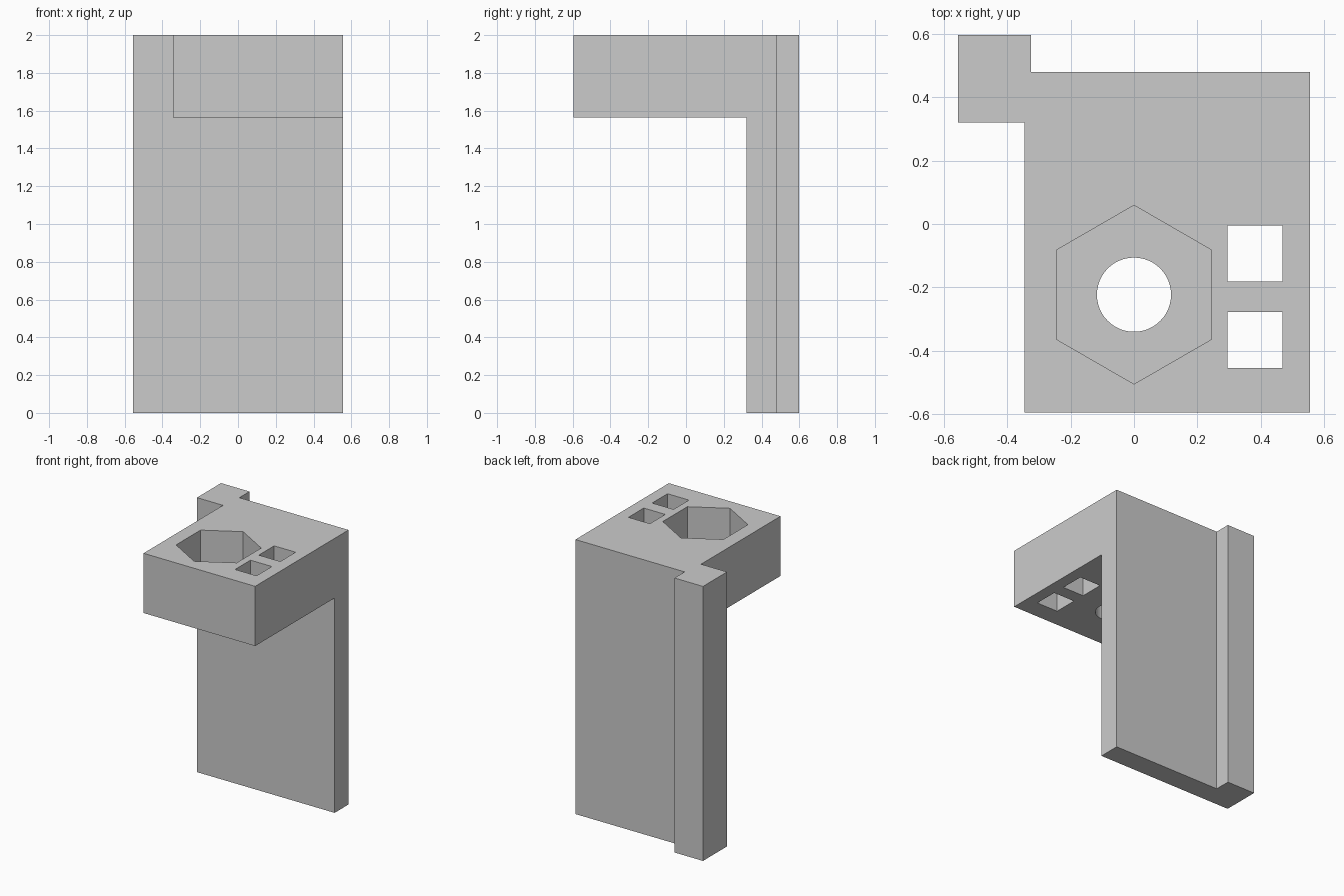
import bpy
import bmesh
from math import cos, sin, pi

cube = bpy.data.objects.get("Cube")
if cube:
    bpy.data.objects.remove(cube, do_unlink=True)

grey = bpy.data.materials.new("plain grey")
grey.use_nodes = True
colour = (0.6, 0.6, 0.6, 1)
grey.diffuse_color = colour
grey.node_tree.nodes["Principled BSDF"].inputs["Base Color"].default_value = colour


def prism(name, outline, z0, z1):
    """Extrude a counter-clockwise outline upwards."""
    bm = bmesh.new()
    base = bm.faces.new([bm.verts.new((x, y, z0)) for x, y in outline])
    top = bmesh.ops.extrude_face_region(bm, geom=[base])["geom"]
    verts = [v for v in top if isinstance(v, bmesh.types.BMVert)]
    bmesh.ops.translate(bm, verts=verts, vec=(0, 0, z1 - z0))
    bmesh.ops.recalc_face_normals(bm, faces=bm.faces)
    mesh = bpy.data.meshes.new(name)
    bm.to_mesh(mesh)
    bm.free()
    mesh.materials.append(grey)
    obj = bpy.data.objects.new(name, mesh)
    bpy.context.collection.objects.link(obj)
    return obj


def rect(x0, x1, y0, y1):
    return [(x0, y0), (x1, y0), (x1, y1), (x0, y1)]


def ring(radius, sides, cy):
    """Regular polygon with a corner pointing along y."""
    angles = [pi / 2 + 2 * pi * i / sides for i in range(sides)]
    return [(radius * cos(a), cy + radius * sin(a)) for a in angles]


def combine(target, tool, operation):
    mod = target.modifiers.new(operation.title(), "BOOLEAN")
    mod.operation = operation
    mod.solver = "EXACT"
    mod.object = tool
    bpy.context.view_layer.objects.active = target
    bpy.ops.object.modifier_apply(modifier=mod.name)
    bpy.data.objects.remove(tool, do_unlink=True)


LEFT, RIGHT = -0.555, 0.555
BACK, PLATE_FRONT = 0.48, 0.32
TOP, UNDERSIDE = 2.0, 1.565
NUT_Y = -0.223

# Upright plate with the full-height rib on its back corner
bracket = prism("bracket", [(LEFT, PLATE_FRONT), (RIGHT, PLATE_FRONT), (RIGHT, BACK),
                            (-0.325, BACK), (-0.325, 0.597), (LEFT, 0.597)], 0, TOP)

# Thick shelf reaching forward from the top
shelf = prism("shelf", rect(-0.345, RIGHT, -0.595, BACK), UNDERSIDE, TOP)
combine(bracket, shelf, "UNION")

# Hexagonal nut pocket, bolt hole and two square slots
cutters = [
    prism("nut_pocket_cutter", ring(0.282, 6, NUT_Y), 1.7, TOP + 0.1),
    prism("bolt_hole_cutter", ring(0.117, 48, NUT_Y), UNDERSIDE - 0.1, TOP + 0.1),
]
for y in (-0.455, -0.182):
    y1 = y + 0.177 if y < -0.3 else -0.005
    y0 = y1 - 0.177
    cutters.append(prism("slot_cutter", rect(0.295, 0.468, y0, y1),
                         UNDERSIDE - 0.1, TOP + 0.1))
for cutter in cutters:
    combine(bracket, cutter, "DIFFERENCE")
